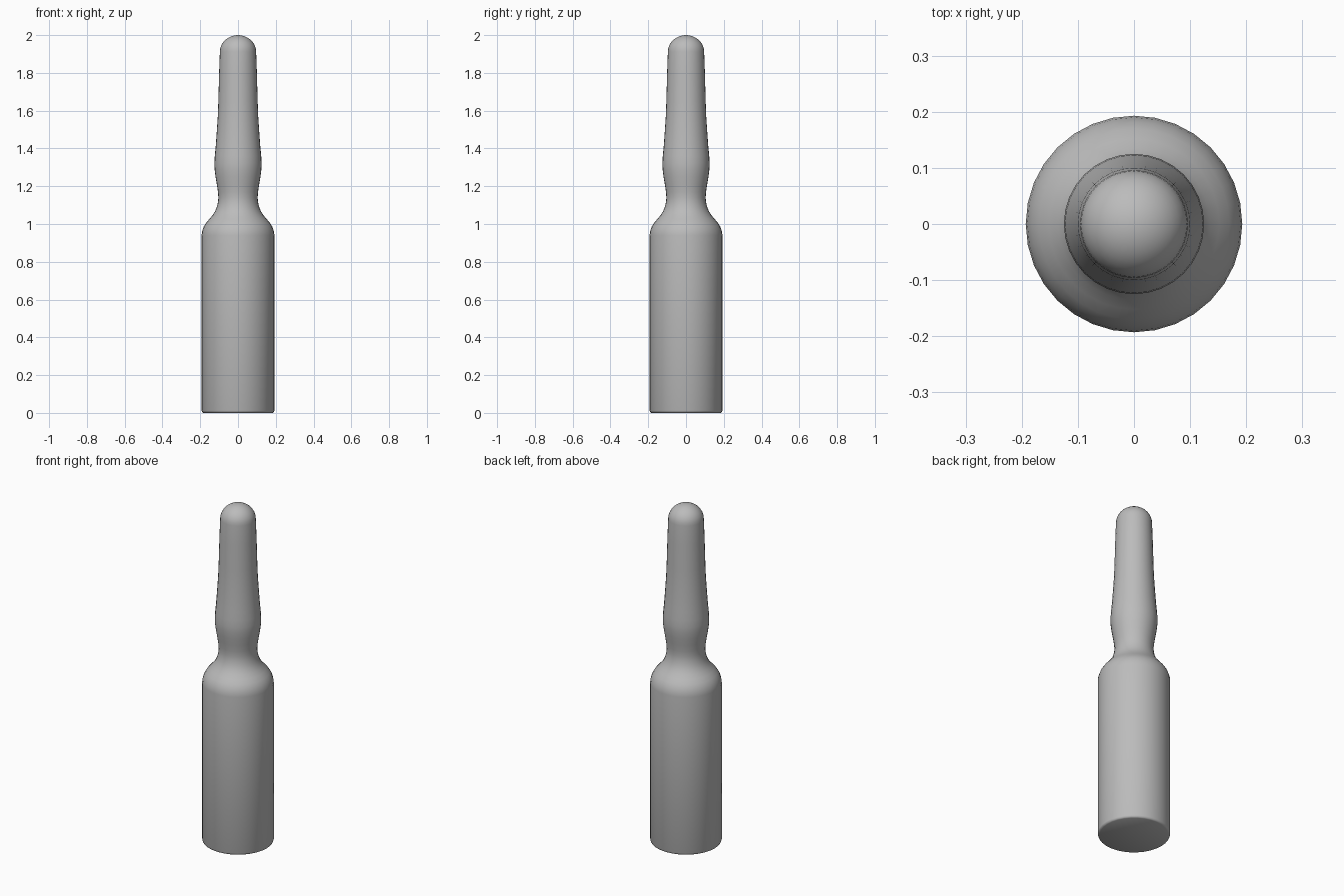
import bpy, bmesh, math
from mathutils import Vector

cube = bpy.data.objects.get("Cube")
if cube:
    bpy.data.objects.remove(cube, do_unlink=True)

SIDES = 32

glass = bpy.data.materials.new("grey glass")
glass.use_nodes = True
colour = (0.5, 0.5, 0.5, 1)
glass.diffuse_color = colour
glass.node_tree.nodes["Principled BSDF"].inputs["Base Color"].default_value = colour


def arc(radius, height, rise, steps):
    """Quarter ellipse from the wall inward to the axis."""
    angles = [math.pi / 2 * i / steps for i in range(steps + 1)]
    return [(radius * math.cos(a), height + rise * math.sin(a)) for a in angles]


def lathe(name, profile):
    """Revolve a (radius, height) profile around the z axis."""
    bm = bmesh.new()
    verts = [bm.verts.new((r, 0, z)) for r, z in profile]
    edges = [bm.edges.new(pair) for pair in zip(verts, verts[1:])]
    bmesh.ops.spin(bm, geom=verts + edges, cent=(0, 0, 0), axis=(0, 0, 1),
                   angle=math.tau, steps=SIDES, use_duplicate=False)
    bmesh.ops.remove_doubles(bm, verts=bm.verts, dist=0.0005)
    bmesh.ops.recalc_face_normals(bm, faces=bm.faces)
    mesh = bpy.data.meshes.new(name)
    bm.to_mesh(mesh)
    bm.free()
    mesh.materials.append(glass)
    obj = bpy.data.objects.new(name, mesh)
    bpy.context.collection.objects.link(obj)
    return obj


# Base and straight body
profile = [(0, 0), (0.183, 0), (0.19, 0.004), (0.193, 0.012), (0.193, 0.94)]
# Rounded shoulder running into the narrow neck
profile += [(0.19, 0.962), (0.182, 0.985), (0.17, 1.005), (0.152, 1.026),
            (0.135, 1.046), (0.121, 1.068), (0.112, 1.09), (0.106, 1.115),
            (0.104, 1.14), (0.106, 1.17)]
# Bulb above the neck
profile += [(0.112, 1.21), (0.119, 1.25), (0.124, 1.29), (0.125, 1.32),
            (0.123, 1.36), (0.118, 1.41)]
# Tapering stem
profile += [(0.113, 1.48), (0.107, 1.57), (0.104, 1.65), (0.1, 1.8)]
# Domed tip
profile += arc(0.096, 1.912, 0.088, 8)

ampoule = lathe("ampoule", profile)
bpy.context.view_layer.objects.active = ampoule
ampoule.select_set(True)
bpy.ops.object.shade_smooth_by_angle(angle=math.radians(40))
